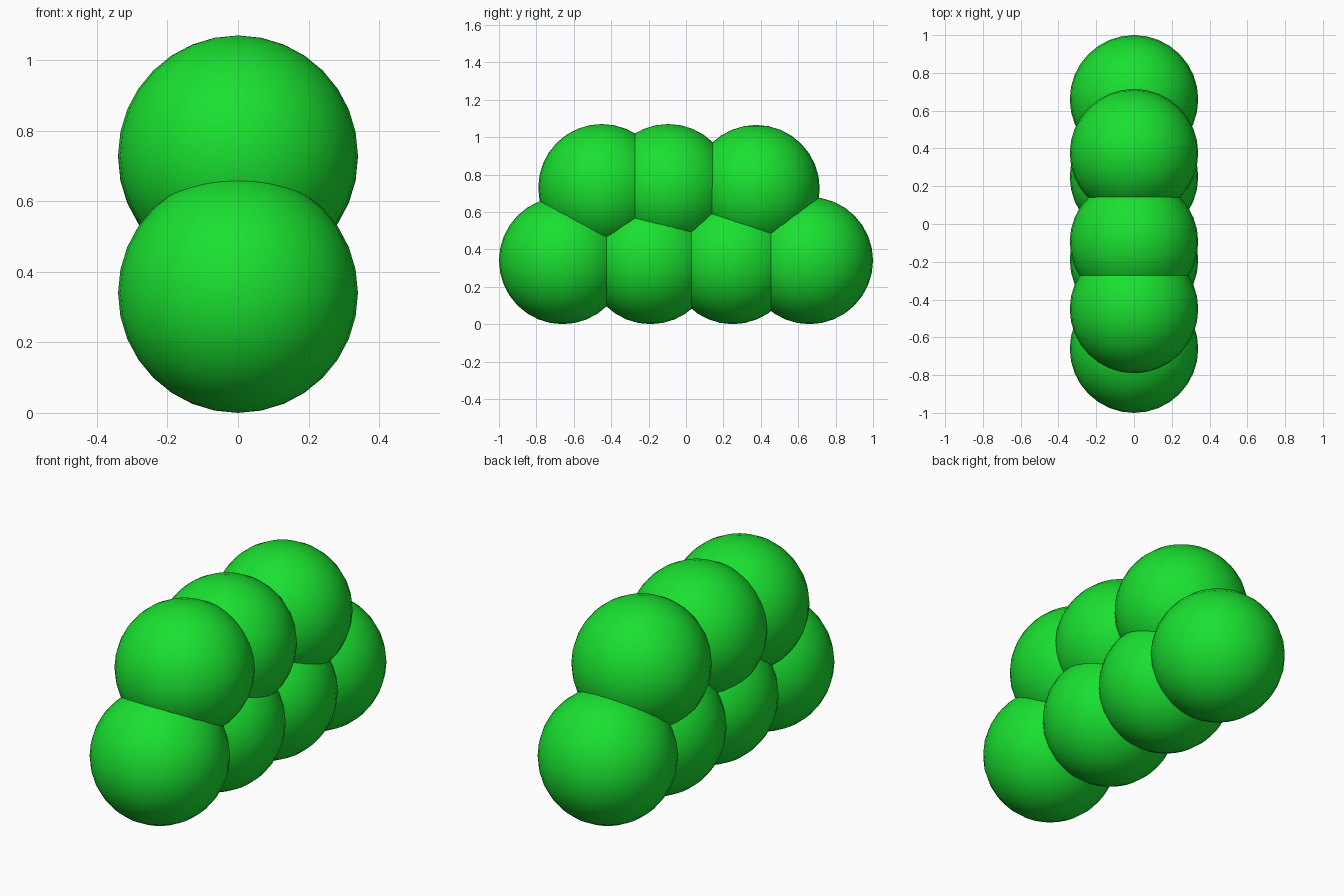
import bpy

if "Cube" in bpy.data.objects:
    bpy.data.objects.remove(bpy.data.objects["Cube"])

RADIUS = 0.34

green = bpy.data.materials.new("green")
green.diffuse_color = (0.01, 0.75, 0.03, 1)
green.use_nodes = True
green.node_tree.nodes["Principled BSDF"].inputs["Base Color"].default_value = green.diffuse_color


def ball(name, y, z):
    bpy.ops.mesh.primitive_uv_sphere_add(
        segments=32, ring_count=16, radius=RADIUS, location=(0, y, z))
    obj = bpy.context.object
    obj.name = name
    obj.data.materials.append(green)
    bpy.ops.object.shade_smooth()


# bottom row of four balls, standing on the ground
for i, y in enumerate((-0.66, -0.19, 0.25, 0.66)):
    ball(f"lower_ball_{i + 1}", y, RADIUS)

# upper row of three balls, nested into the gaps
for i, (y, z) in enumerate(((-0.45, 0.73), (-0.095, 0.73), (0.375, 0.725))):
    ball(f"upper_ball_{i + 1}", y, z)
